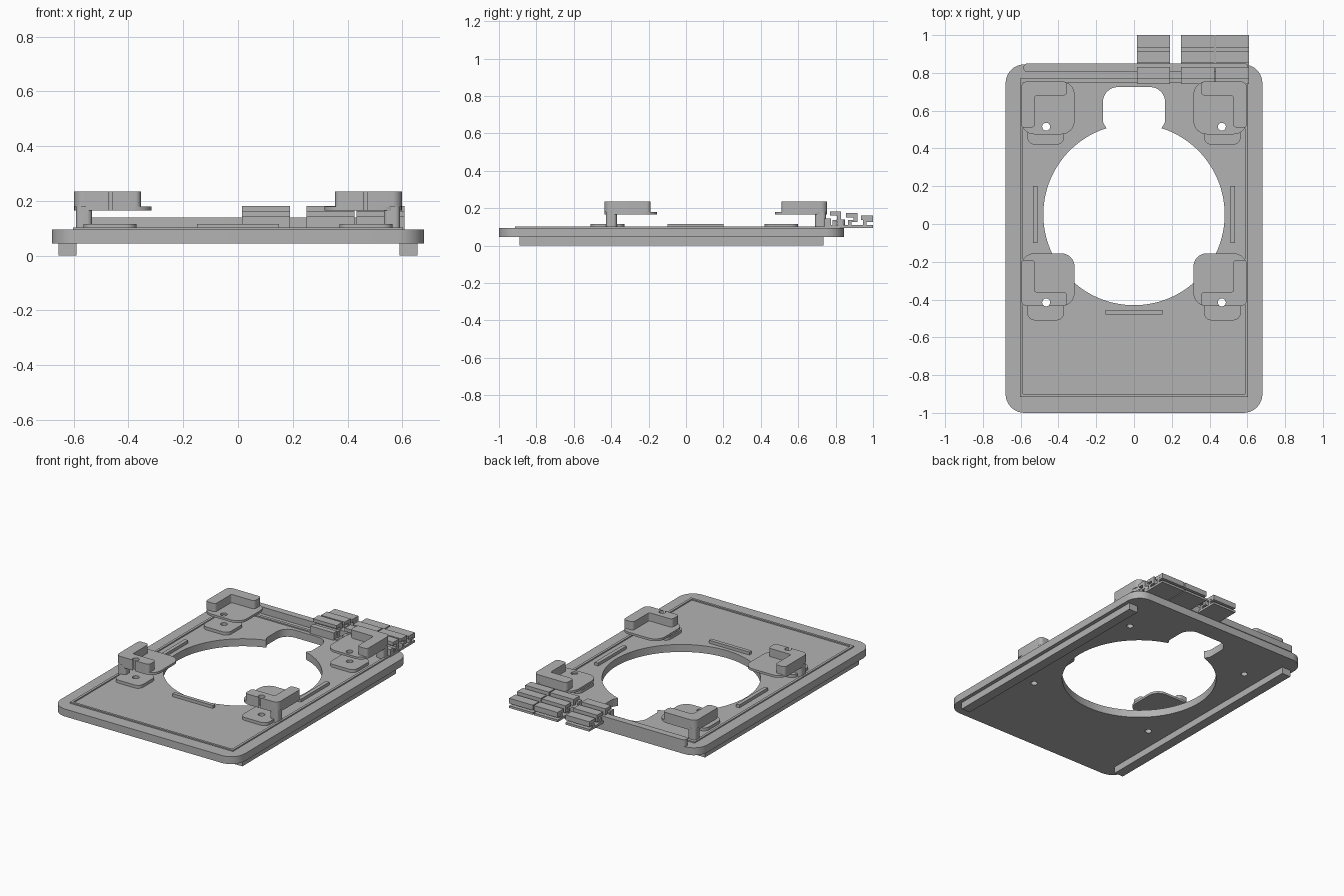
import bpy, bmesh, math
from mathutils import Vector

if "Cube" in bpy.data.objects:
    bpy.data.objects.remove(bpy.data.objects["Cube"])

grey = bpy.data.materials.new("plain grey")
grey.use_nodes = True
COLOR = (0.45, 0.45, 0.45, 1)
grey.diffuse_color = COLOR
grey.node_tree.nodes["Principled BSDF"].inputs["Base Color"].default_value = COLOR
parts = []


def outline(corners):
    """Round the right-angled corners given as (x, y, radius)."""
    pts, n = [], len(corners)
    for i, (x, y, r) in enumerate(corners):
        p = Vector((x, y))
        if r == 0:
            pts.append(p)
            continue
        d1 = (Vector(corners[i - 1][:2]) - p).normalized()
        d2 = (Vector(corners[(i + 1) % n][:2]) - p).normalized()
        for k in range(9):
            a = k * math.pi / 16
            pts.append(p + r * (d1 * (1 - math.sin(a)) + d2 * (1 - math.cos(a))))
    return pts


def prism(name, pts, z0, z1, axis="z"):
    """Extrude an outline along z, or a (y, z) profile along x."""
    place = (lambda p, h: (p[0], p[1], h)) if axis == "z" else (lambda p, h: (h, p[0], p[1]))
    bm = bmesh.new()
    face = bm.faces.new([bm.verts.new(place(p, z0)) for p in pts])
    new = bmesh.ops.extrude_face_region(bm, geom=[face])["geom"]
    move = Vector(place((0, 0), z1 - z0))
    bmesh.ops.translate(bm, vec=move, verts=[v for v in new if isinstance(v, bmesh.types.BMVert)])
    bmesh.ops.recalc_face_normals(bm, faces=bm.faces)
    mesh = bpy.data.meshes.new(name)
    bm.to_mesh(mesh)
    bm.free()
    mesh.materials.append(grey)
    ob = bpy.data.objects.new(name, mesh)
    bpy.context.collection.objects.link(ob)
    parts.append(ob)
    return ob


def box(name, x0, x1, y0, y1, z0, z1, r=0):
    return prism(name, outline([(x0, y0, r), (x1, y0, r), (x1, y1, r), (x0, y1, r)]), z0, z1)


def disc(name, x, y, r, z0, z1, sides=32):
    ring = [(x + r * math.cos(math.tau * i / sides), y + r * math.sin(math.tau * i / sides))
            for i in range(sides)]
    return prism(name, ring, z0, z1)


def cut(ob, cutter):
    """Subtract the cutter, bake the result and drop the cutter."""
    mod = ob.modifiers.new("cut", "BOOLEAN")
    mod.operation, mod.solver, mod.object = "DIFFERENCE", "EXACT", cutter
    dg = bpy.context.evaluated_depsgraph_get()
    mesh = bpy.data.meshes.new_from_object(ob.evaluated_get(dg))
    ob.modifiers.clear()
    ob.data = mesh
    parts.remove(cutter)
    bpy.data.objects.remove(cutter)


# Base plate with keyhole opening
plate = box("base_plate", -0.68, 0.68, -1, 0.845, 0.045, 0.095, 0.1)
cut(plate, disc("opening_cutter", 0, 0.05, 0.48, 0, 0.2, 128))
slot = [(0.165, 0.725, 0.08), (-0.165, 0.725, 0.08), (-0.165, 0.54, 0), (-0.145, 0.505, 0),
        (-0.145, 0.3, 0), (0.145, 0.3, 0), (0.145, 0.505, 0), (0.165, 0.54, 0)]
cut(plate, prism("slot_cutter", outline(slot), 0, 0.2))

# Thin raised border
border = box("raised_border", -0.603, 0.603, -0.915, 0.77, 0.095, 0.103)
cut(border, box("border_cutter", -0.587, 0.587, -0.9, 0.75, 0.05, 0.2))

# Ledge along the back
box("back_ledge", -0.585, 0.605, 0.805, 0.85, 0.095, 0.14, 0.02)
box("front_rib", -0.15, 0.15, -0.48, -0.455, 0.095, 0.115)

for side, s in (("left", 1), ("right", -1)):
    # Bottom rail and side rib
    box(side + "_rail", s * 0.59, s * 0.655, -0.89, 0.735, 0, 0.045)
    box(side + "_rib", s * 0.51, s * 0.535, -0.1, 0.2, 0.095, 0.115)

    # Corner brackets: foot, post, tab and L-shaped stop
    for end, t in (("back", 1), ("front", -1)):
        tag = f"{end}_{side}_"
        y = lambda d: 0.16 + t * d
        hole_y = 0.05 + t * 0.465
        foot = box(tag + "foot", s * 0.37, s * 0.565, hole_y - 0.095, hole_y + 0.085,
                   0.095, 0.115, 0.04)
        box(tag + "post", s * 0.533, s * 0.592, y(0.53), y(0.588), 0.095, 0.18, 0.018)
        tab = box(tag + "tab", s * 0.315, s * 0.598, y(0.315), y(0.595), 0.165, 0.18, 0.07)
        ell = [(s * 0.598, y(0.595), 0.035), (s * 0.355, y(0.595), 0.02),
               (s * 0.355, y(0.52), 0.02), (s * 0.525, y(0.52), 0.01),
               (s * 0.525, y(0.35), 0.02), (s * 0.598, y(0.35), 0.02)]
        stop = prism(tag + "stop", outline(ell), 0.18, 0.235)
        for ob in (plate, foot, tab, stop):
            cut(ob, disc("screw_cutter", s * 0.465, hole_y, 0.021, -0.1, 0.4))

# Stepped rows of hooked clips at the back corner
ROWS = ((0.77, 0.83, 0.182), (0.855, 0.917, 0.173), (0.935, 1.0, 0.16))
for c, (x0, x1) in enumerate(((0.015, 0.19), (0.25, 0.425), (0.432, 0.608))):
    box(f"clip_toe_{c}", x0, x1, 0.74, 0.775, 0.095, 0.145)
    for r, (y0, y1, top) in enumerate(ROWS):
        hook = [(y0 - 0.02, 0.095), (y1, 0.095), (y1, 0.11), (y0 + 0.03, 0.11),
                (y0 + 0.03, 0.125), (y1, 0.125), (y1, top), (y0, top),
                (y0, top - 0.022), (y1 - 0.022, top - 0.022), (y1 - 0.022, 0.137),
                (y0 + 0.012, 0.137), (y0 + 0.012, 0.11), (y0 - 0.02, 0.11)]
        prism(f"clip_{c}_row_{r}", hook, x0, x1, "x")

# Smooth the curved walls, keep edges crisp
for ob in bpy.context.view_layer.objects:
    ob.select_set(ob in parts)
bpy.context.view_layer.objects.active = plate
bpy.ops.object.shade_smooth_by_angle(angle=math.radians(30))
